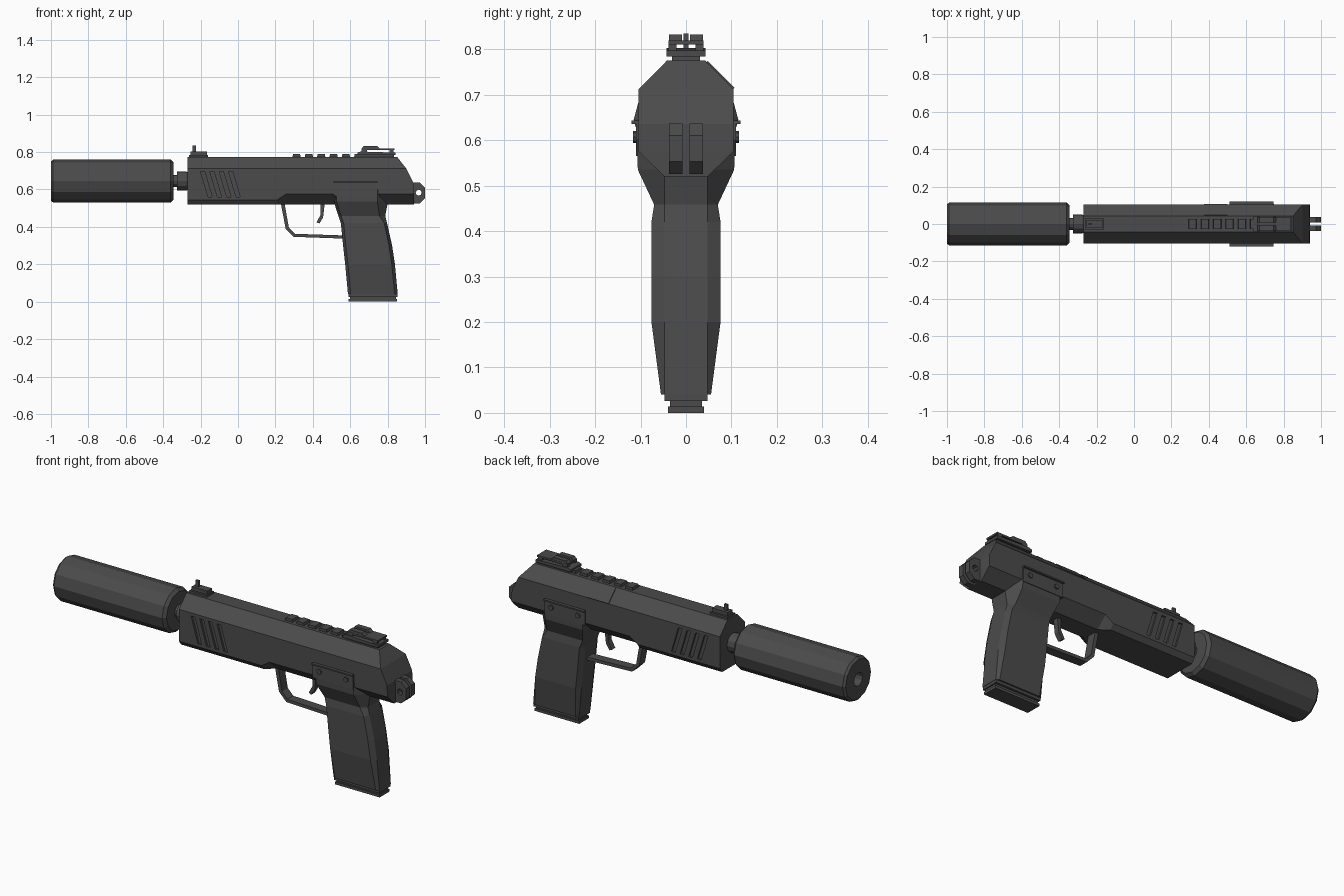
import bpy, bmesh, math

if "Cube" in bpy.data.objects:
    bpy.data.objects.remove(bpy.data.objects["Cube"])

mat = bpy.data.materials.new("dark gunmetal")
mat.diffuse_color = (0.07, 0.07, 0.07, 1)
mat.use_nodes = True
mat.node_tree.nodes["Principled BSDF"].inputs["Base Color"].default_value = mat.diffuse_color


def finish(name, bm):
    bmesh.ops.recalc_face_normals(bm, faces=bm.faces[:])
    me = bpy.data.meshes.new(name)
    bm.to_mesh(me)
    bm.free()
    me.materials.append(mat)
    ob = bpy.data.objects.new(name, me)
    bpy.context.collection.objects.link(ob)
    return ob


def loft(name, sections):
    """Skin half-sections of (x, y, z), mirrored across y."""
    bm = bmesh.new()
    rings = []
    n = len(sections[0])
    for s in sections:
        left = [bm.verts.new(p) for p in s]
        right = [bm.verts.new((x, -y, z)) for x, y, z in s]
        rings.append(left + right[::-1])
    m = 2 * n
    for a, b in zip(rings, rings[1:]):
        for i in range(m):
            j = (i + 1) % m
            bm.faces.new((a[i], a[j], b[j], b[i]))
    for r in (rings[0], rings[-1]):
        for i in range(n - 1):
            bm.faces.new((r[i], r[i + 1], r[m - 2 - i], r[m - 1 - i]))
    return finish(name, bm)


def prisms(name, polys, y0, y1, mirror=False):
    """Extrude x-z outlines from y0 to y1, optionally on both sides."""
    bm = bmesh.new()
    for poly in polys:
        for s in ((1, -1) if mirror else (1,)):
            a = [bm.verts.new((x, s * y0, z)) for x, z in poly]
            b = [bm.verts.new((x, s * y1, z)) for x, z in poly]
            bm.faces.new(a)
            bm.faces.new(b[::-1])
            for i in range(len(a)):
                j = (i + 1) % len(a)
                bm.faces.new((a[i], a[j], b[j], b[i]))
    return finish(name, bm)


def rect(x0, x1, z0, z1):
    return [(x0, z0), (x1, z0), (x1, z1), (x0, z1)]


def circle(cx, cz, r, n):
    return [(cx + r * math.cos(2 * math.pi * i / n), cz + r * math.sin(2 * math.pi * i / n)) for i in range(n)]


def tube(name, profile, n, z=0.645):
    """Turn (x, radius) points around the barrel axis."""
    bm = bmesh.new()
    rings = [[bm.verts.new((x, p, q)) for p, q in circle(0, z, r, n)] for x, r in profile]
    for a, b in zip(rings, rings[1:]):
        for i in range(n):
            j = (i + 1) % n
            bm.faces.new((a[i], a[j], b[j], b[i]))
    bm.faces.new(rings[0])
    bm.faces.new(rings[-1])
    return finish(name, bm)


def cut(ob, cutter):
    mod = ob.modifiers.new("cut", 'BOOLEAN')
    mod.operation = 'DIFFERENCE'
    mod.solver = 'EXACT'
    mod.object = cutter
    bpy.context.view_layer.objects.active = ob
    bpy.ops.object.modifier_apply(modifier=mod.name)
    bpy.data.objects.remove(cutter)


# Suppressor and threaded neck
tube("suppressor", [(-0.9, 0.035), (-1, 0.035), (-1, 0.105), (-0.988, 0.115),
                    (-0.36, 0.115), (-0.345, 0.1)], 12)
tube("barrel_neck", [(-0.36, 0.032), (-0.325, 0.032), (-0.325, 0.05), (-0.275, 0.05), (-0.26, 0.04)], 12)


# Receiver: wide fore-end, narrower underside behind it, sloped rear
def body(xs, zl, yb):
    half = [(0.042, 0.775), (0.104, 0.712), (0.104, 0.635), (0.104, zl), (yb, 0.52)]
    return [(x, y, z) for x, (y, z) in zip(xs, half)]


receiver = loft("receiver", [body([-0.27] * 5, 0.545, 0.085), body([0.21] * 5, 0.545, 0.085),
                             body([0.255] * 5, 0.575, 0.048),
                             body([0.85, 0.9, 0.938, 0.94, 0.94], 0.575, 0.048)])

# Slanted side slots
cut(receiver, prisms("slot_cutter", [[(x, 0.695), (x + 0.022, 0.695), (x + 0.062, 0.56), (x + 0.04, 0.56)]
                                     for x in (-0.2, -0.15, -0.1, -0.05)], 0.094, 0.13, True))

# Ejection port cover on the far upper bevel
bm = bmesh.new()
lo = [bm.verts.new((x, y, z)) for x, y, z in ((0.375, 0.044, 0.77), (0.5, 0.044, 0.77),
                                              (0.5, 0.103, 0.711), (0.375, 0.103, 0.711))]
ext = bmesh.ops.extrude_face_region(bm, geom=[bm.faces.new(lo)])
for v in ext["geom"]:
    if isinstance(v, bmesh.types.BMVert):
        v.co.y += 0.004
        v.co.z += 0.004
finish("ejection_port_cover", bm)

# Grip: (z, front x, shoulder x, rear x, half width)
loft("grip", [[(f, min(0.047, w), z), (f + 0.015, w, z), (s, w, z), (r, 0.047, z)] for z, f, s, r, w in (
    (0.6, 0.51, 0.745, 0.8, 0.108), (0.535, 0.512, 0.745, 0.802, 0.106), (0.458, 0.537, 0.757, 0.787, 0.07),
    (0.42, 0.55, 0.782, 0.797, 0.076), (0.3, 0.562, 0.807, 0.824, 0.076),
    (0.2, 0.573, 0.822, 0.839, 0.076), (0.04, 0.588, 0.838, 0.854, 0.055))])
# Magazine floor
prisms("magazine_end", [rect(0.59, 0.852, 0.026, 0.045)], -0.047, 0.047)
prisms("magazine_neck", [rect(0.598, 0.845, 0.01, 0.03)], -0.035, 0.035)
prisms("magazine_floor_plate", [rect(0.592, 0.85, 0, 0.014)], -0.04, 0.04)

# Grip mounting plates with ledge and screws
prisms("grip_plate", [rect(0.51, 0.745, 0.565, 0.64)], 0.09, 0.11, True)
prisms("grip_plate_ledge", [rect(0.51, 0.745, 0.636, 0.643)], 0.09, 0.12, True)
prisms("grip_screws", [circle(x, 0.607, 0.013, 8) for x in (0.55, 0.705)], 0.1, 0.117, True)

# Trigger guard and trigger
prisms("trigger_guard", [[(0.228, 0.53), (0.255, 0.39), (0.297, 0.347), (0.575, 0.337), (0.575, 0.354),
                          (0.304, 0.363), (0.272, 0.396), (0.248, 0.53)]], -0.024, 0.024)
prisms("trigger", [[(0.442, 0.53), (0.442, 0.465), (0.42, 0.425), (0.435, 0.418), (0.455, 0.45),
                    (0.464, 0.53)]], -0.014, 0.014)

# Top slats
prisms("top_slats", [[(x, 0.77), (x + 0.046, 0.77), (x + 0.042, 0.789), (x + 0.004, 0.789)]
                     for x in [0.29 + 0.066 * i for i in range(6)]], -0.026, 0.026)

# Front sight
prisms("front_sight_base", [rect(-0.262, -0.16, 0.77, 0.785)], -0.03, 0.03)
prisms("front_sight_block", [rect(-0.255, -0.165, 0.784, 0.803)], -0.02, 0.02)
prisms("front_sight_post", [rect(-0.242, -0.225, 0.8, 0.835)], -0.005, 0.005)

# Rear sight
prisms("rear_sight_foot", [rect(0.65, 0.835, 0.77, 0.786)], -0.031, 0.031)
prisms("rear_sight_base", [[(0.638, 0.784), (0.842, 0.784), (0.842, 0.797), (0.655, 0.803), (0.638, 0.797)]],
       -0.043, 0.043)
prisms("rear_sight_pillars", [rect(0.66, 0.69, 0.795, 0.815), rect(0.81, 0.832, 0.795, 0.815)], 0.021, 0.038, True)
prisms("rear_sight_bridge", [rect(0.66, 0.838, 0.81, 0.819)], -0.038, 0.038)
prisms("rear_sight_ears", [[(0.66, 0.818), (0.76, 0.818), (0.745, 0.832), (0.672, 0.832)]], 0.009, 0.037, True)

# Rear sling lugs with a through hole
lugs = prisms("sling_lugs", [[(0.92, 0.525), (0.972, 0.525), (1, 0.553), (1, 0.61), (0.972, 0.637),
                              (0.92, 0.637)]], 0.008, 0.037, True)
cut(lugs, prisms("lug_hole_cutter", [circle(0.966, 0.583, 0.016, 8)], -0.06, 0.06))
